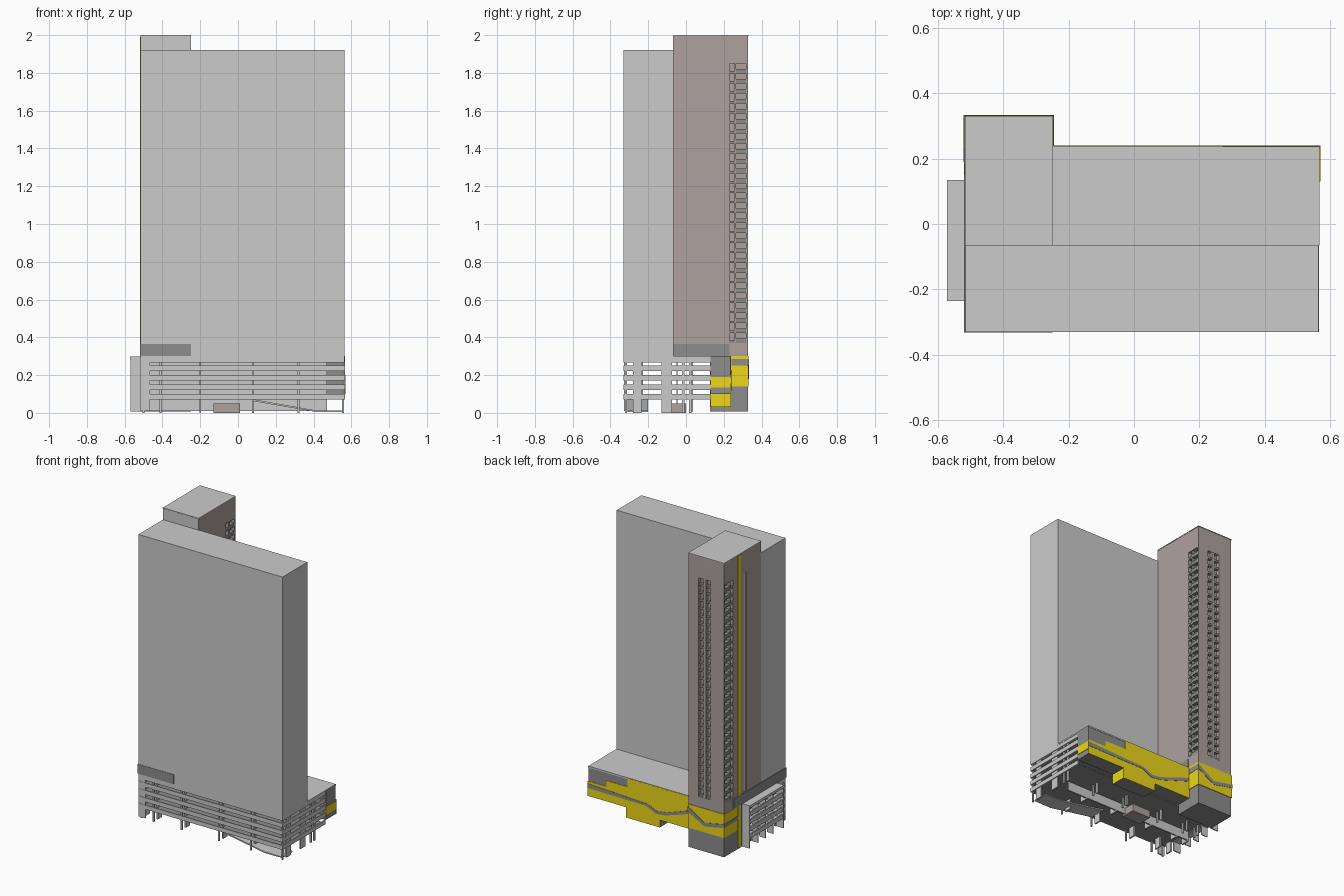
import bpy, bmesh
from mathutils import Vector


def material(name, rgb):
    m = bpy.data.materials.new(name)
    m.diffuse_color = (*rgb, 1)
    return m


DARK = material("dark_cladding", (0.27, 0.27, 0.27))
BROWN = material("brown_cladding", (0.42, 0.36, 0.35))
YELLOW = material("yellow_panel", (0.85, 0.68, 0.01))


def finish(name, bm, mat):
    me = bpy.data.meshes.new(name)
    bmesh.ops.recalc_face_normals(bm, faces=bm.faces)
    bm.to_mesh(me)
    bm.free()
    ob = bpy.data.objects.new(name, me)
    bpy.context.collection.objects.link(ob)
    if mat:
        me.materials.append(mat)
    return ob


def boxes(name, items, mat=None):
    """One object from boxes given as (x0, x1, y0, y1, z0, z1)."""
    bm = bmesh.new()
    for x0, x1, y0, y1, z0, z1 in items:
        vs = bmesh.ops.create_cube(bm, size=1)["verts"]
        for v in vs:
            v.co = Vector(((x0 + x1) / 2 + v.co.x * (x1 - x0),
                           (y0 + y1) / 2 + v.co.y * (y1 - y0),
                           (z0 + z1) / 2 + v.co.z * (z1 - z0)))
    return finish(name, bm, mat)


def prism(name, pts, y0, y1, mat=None):
    """Outline in x, z extruded from y0 to y1."""
    bm = bmesh.new()
    f = bm.faces.new([bm.verts.new((x, y0, z)) for x, z in pts])
    ext = bmesh.ops.extrude_face_region(bm, geom=[f])["geom"]
    for v in ext:
        if isinstance(v, bmesh.types.BMVert):
            v.co.y = y1
    return finish(name, bm, mat)


# Main slab tower
boxes("main_tower", [(-0.515, 0.565, -0.33, -0.065, 0.275, 1.92)])
boxes("front_dark_band", [(-0.52, -0.25, -0.332, -0.06, 0.30, 0.365)], DARK)

# Core tower with recessed balcony and window slots
core = boxes("core_tower", [(-0.515, -0.25, -0.065, 0.328, 0.30, 1.995)], BROWN)
slot = (0.37, 1.85)
cutter = boxes("slot_cutter", [
    (-0.275, -0.2, 0.23, 0.318, *slot),
    (-0.6, -0.49, 0.23, 0.318, *slot),
    (-0.6, -0.5, 0.09, 0.12, *slot),
    (-0.415, -0.325, 0.305, 0.4, *slot)])
mod = core.modifiers.new("slots", "BOOLEAN")
mod.operation, mod.solver, mod.object = "DIFFERENCE", "EXACT", cutter
bpy.context.view_layer.objects.active = core
bpy.ops.object.modifier_apply(modifier="slots")
bpy.data.objects.remove(cutter)
boxes("core_roof", [(-0.517, -0.248, -0.067, 0.33, 1.995, 2.0)])
boxes("core_front_face", [(-0.515, -0.25, -0.068, -0.064, 1.9, 1.996)])

# Repeating floors in the slots
floors, windows = [], []
n = 28
step = (slot[1] - slot[0]) / n
for i in range(n):
    z = slot[0] + i * step
    for x0, x1 in ((-0.276, -0.25), (-0.515, -0.489)):
        floors.append((x0, x1, 0.264, 0.318, z, z + 0.024))
        windows.append((x0, x1, 0.23, 0.257, z, z + 0.012))
    for x0, x1 in ((-0.415, -0.38), (-0.36, -0.325)):
        windows.append((x0, x1, 0.304, 0.324, z, z + 0.014))
boxes("balcony_slabs", floors, DARK)
boxes("window_sills", windows, DARK)
boxes("slot_mullions", [(-0.276, -0.25, 0.257, 0.264, *slot),
                        (-0.515, -0.489, 0.257, 0.264, *slot),
                        (-0.38, -0.36, 0.304, 0.327, *slot)], BROWN)
boxes("side_light_strip", [(-0.512, -0.5, 0.092, 0.118, *slot)])
boxes("yellow_side_strip", [(-0.519, -0.512, 0.15, 0.185, 0.02, 1.99)], YELLOW)

# Core base with the dark collar above the podium
boxes("core_base", [(-0.515, -0.25, 0.135, 0.328, 0.008, 0.30)], DARK)
boxes("core_collar", [(-0.52, -0.247, -0.07, 0.23, 0.30, 0.365)], DARK)
boxes("core_base_yellow", [(-0.519, -0.246, 0.19, 0.332, 0.14, 0.30)], YELLOW)
boxes("core_side_stripe", [(-0.25, -0.244, 0.24, 0.333, 0.25, 0.285),
                           (-0.521, -0.515, 0.19, 0.333, 0.21, 0.235)], DARK)
prism("core_back_stripe", [(-0.244, 0.285), (-0.37, 0.205), (-0.521, 0.235),
                           (-0.521, 0.21), (-0.37, 0.18), (-0.244, 0.25)],
      0.325, 0.334, DARK)

# Podium behind the slab with stepped underside
outline = [(0.567, 0.30), (0.567, 0.10), (0.28, 0.10), (0.28, 0.03),
           (0.03, 0.03), (0.03, 0.08), (-0.25, 0.08), (-0.25, 0.30)]
prism("podium_back", outline, 0.13, 0.235, DARK)
boxes("podium_roof", [(-0.25, 0.567, -0.065, 0.237, 0.292, 0.302)])
prism("podium_yellow", [(0.57, 0.20), (0.57, 0.10), (0.28, 0.10), (0.28, 0.03),
                        (0.03, 0.03), (0.03, 0.08), (-0.25, 0.08), (-0.25, 0.298),
                        (0.27, 0.298), (0.27, 0.24), (0.43, 0.24), (0.43, 0.20)],
      0.233, 0.238, YELLOW)
prism("podium_zigzag", [(0.57, 0.185), (0.12, 0.165), (0.05, 0.135), (-0.02, 0.145),
                        (-0.25, 0.225), (-0.25, 0.20), (-0.02, 0.125), (0.06, 0.115),
                        (0.13, 0.15), (0.57, 0.155)], 0.235, 0.24, DARK)
boxes("podium_end_yellow", [(0.565, 0.57, 0.13, 0.237, 0.135, 0.19),
                            (0.278, 0.283, 0.13, 0.237, 0.03, 0.10)], YELLOW)

# Open parking decks: floor plates and edge parapets
plates, bands = [], []
for z in (0.072, 0.122, 0.172, 0.222):
    plates.append((-0.51, 0.56, -0.325, 0.13, z, z + 0.008))
    bands += [(-0.515, 0.565, -0.33, -0.322, z, z + 0.028),
              (0.558, 0.566, -0.33, 0.13, z, z + 0.028),
              (-0.56, -0.515, -0.23, 0.13, z, z + 0.006),
              (-0.568, -0.56, -0.23, 0.13, z, z + 0.028),
              (-0.515, -0.507, -0.33, -0.23, z, z + 0.028)]
boxes("deck_plates", plates, DARK)
boxes("deck_parapets", bands)
boxes("deck_ceiling", [(-0.515, 0.565, -0.33, 0.13, 0.268, 0.295)])

# Wall columns standing on the ground
cols = []
for x in (-0.5, -0.41, -0.2, 0.08, 0.32, 0.555):
    for y0, y1 in ((-0.322, -0.312), (-0.28, -0.235), (-0.13, -0.075), (-0.02, -0.008), (0.015, 0.03)):
        cols.append((x - 0.005, x + 0.005, y0, y1, 0.0, 0.27))
cols.append((-0.515, -0.465, -0.328, -0.318, 0.01, 0.27))
boxes("deck_columns", cols)
boxes("deck_inner_wall", [(-0.5, 0.47, -0.085, -0.075, 0.01, 0.27)])
prism("entry_ramp", [(0.08, 0.072), (0.42, 0.012), (0.55, 0.012), (0.55, 0.006),
                     (0.42, 0.004), (0.08, 0.062)], -0.31, -0.2)
boxes("entry_lobby", [(-0.13, 0.01, -0.1, 0.0, 0.0, 0.05)], BROWN)

# Side screen on the left end of the decks
boxes("side_screen", [(-0.57, -0.515, -0.235, -0.227, 0.008, 0.295),
                      (-0.57, -0.515, 0.127, 0.135, 0.008, 0.295),
                      (-0.572, -0.515, -0.235, 0.135, 0.28, 0.298)]
      + [(-0.566, -0.52, y, y + 0.006, 0.008, 0.285) for y in (-0.13, -0.05, 0.03)])
